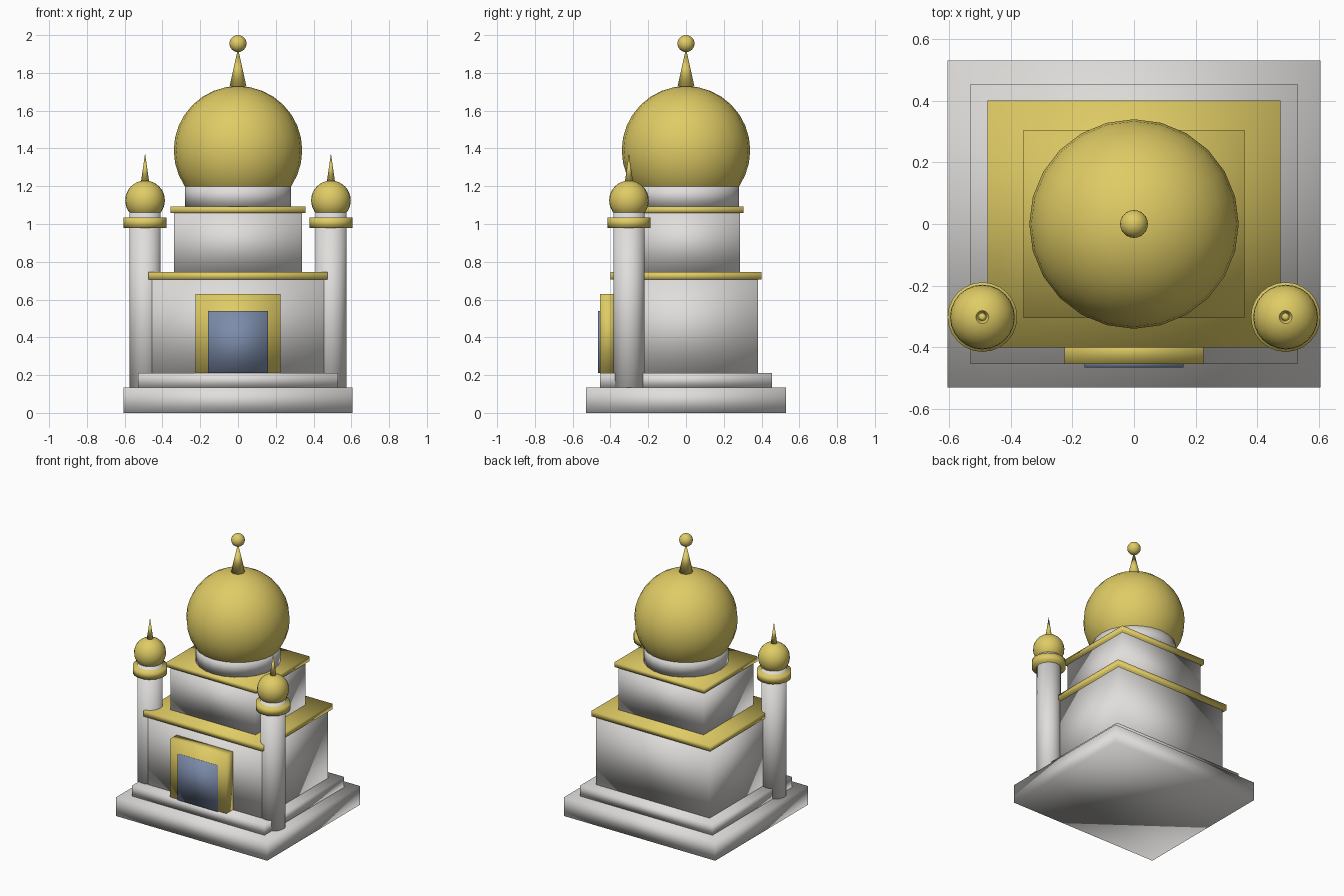
import bpy

if "Cube" in bpy.data.objects:
    bpy.data.objects.remove(bpy.data.objects["Cube"], do_unlink=True)


def material(name, rgb):
    m = bpy.data.materials.new(name)
    m.use_nodes = True
    m.diffuse_color = (*rgb, 1)
    m.node_tree.nodes["Principled BSDF"].inputs["Base Color"].default_value = (*rgb, 1)
    return m


STONE = material("pale stone", (0.74, 0.73, 0.71))
GOLD = material("gold", (0.74, 0.60, 0.13))
BLUE = material("slate blue", (0.20, 0.26, 0.40))


def finish(name, mat):
    """Name, colour and smooth the newly added primitive."""
    ob = bpy.context.object
    ob.name = ob.data.name = name
    ob.data.materials.append(mat)
    bpy.ops.object.shade_smooth()
    return ob


def box(name, half_x, y0, y1, z0, z1, mat):
    bpy.ops.mesh.primitive_cube_add(size=1, location=(0, (y0 + y1) / 2, (z0 + z1) / 2))
    bpy.context.object.scale = (2 * half_x, y1 - y0, z1 - z0)
    bpy.ops.object.transform_apply(location=False, rotation=False, scale=True)
    return finish(name, mat)


def tier(name, half_x, half_y, z0, z1, mat):
    return box(name, half_x, -half_y, half_y, z0, z1, mat)


def column(name, radius, z0, z1, mat, x=0, y=0, tip=None):
    bpy.ops.mesh.primitive_cone_add(
        vertices=24, radius1=radius, radius2=radius if tip is None else tip,
        depth=z1 - z0, location=(x, y, (z0 + z1) / 2))
    return finish(name, mat)


def ball(name, radius, z, mat, x=0, y=0):
    bpy.ops.mesh.primitive_uv_sphere_add(
        segments=24, ring_count=16, radius=radius, location=(x, y, z))
    return finish(name, mat)


# Stepped plinth
tier("plinth_lower", 0.605, 0.53, 0, 0.135, STONE)
tier("plinth_upper", 0.53, 0.455, 0.135, 0.21, STONE)

# Two storeys with gold cornices
tier("main_hall", 0.455, 0.38, 0.21, 0.705, STONE)
tier("main_cornice", 0.475, 0.40, 0.705, 0.745, GOLD)
tier("upper_hall", 0.34, 0.285, 0.745, 1.057, STONE)
tier("upper_cornice", 0.358, 0.305, 1.057, 1.092, GOLD)

# Drum, dome and finial
column("drum", 0.28, 1.092, 1.21, STONE)
ball("dome", 0.34, 1.39, GOLD)
column("finial_spike", 0.045, 1.727, 1.93, GOLD, tip=0)
ball("finial_ball", 0.045, 1.955, GOLD)

# Entrance portal
box("door_frame", 0.225, -0.455, -0.37, 0.21, 0.63, GOLD)
box("door", 0.16, -0.465, -0.44, 0.21, 0.54, BLUE)

# Pair of front minarets
for side, x in (("left", 0.492), ("right", -0.492)):
    at = dict(x=x, y=-0.302)
    column(side + "_minaret_shaft", 0.083, 0.005, 1.06, STONE, **at)
    column(side + "_minaret_balcony", 0.113, 0.98, 1.035, GOLD, **at)
    ball(side + "_minaret_dome", 0.105, 1.125, GOLD, **at)
    column(side + "_minaret_spike", 0.021, 1.227, 1.375, GOLD, tip=0, **at)
